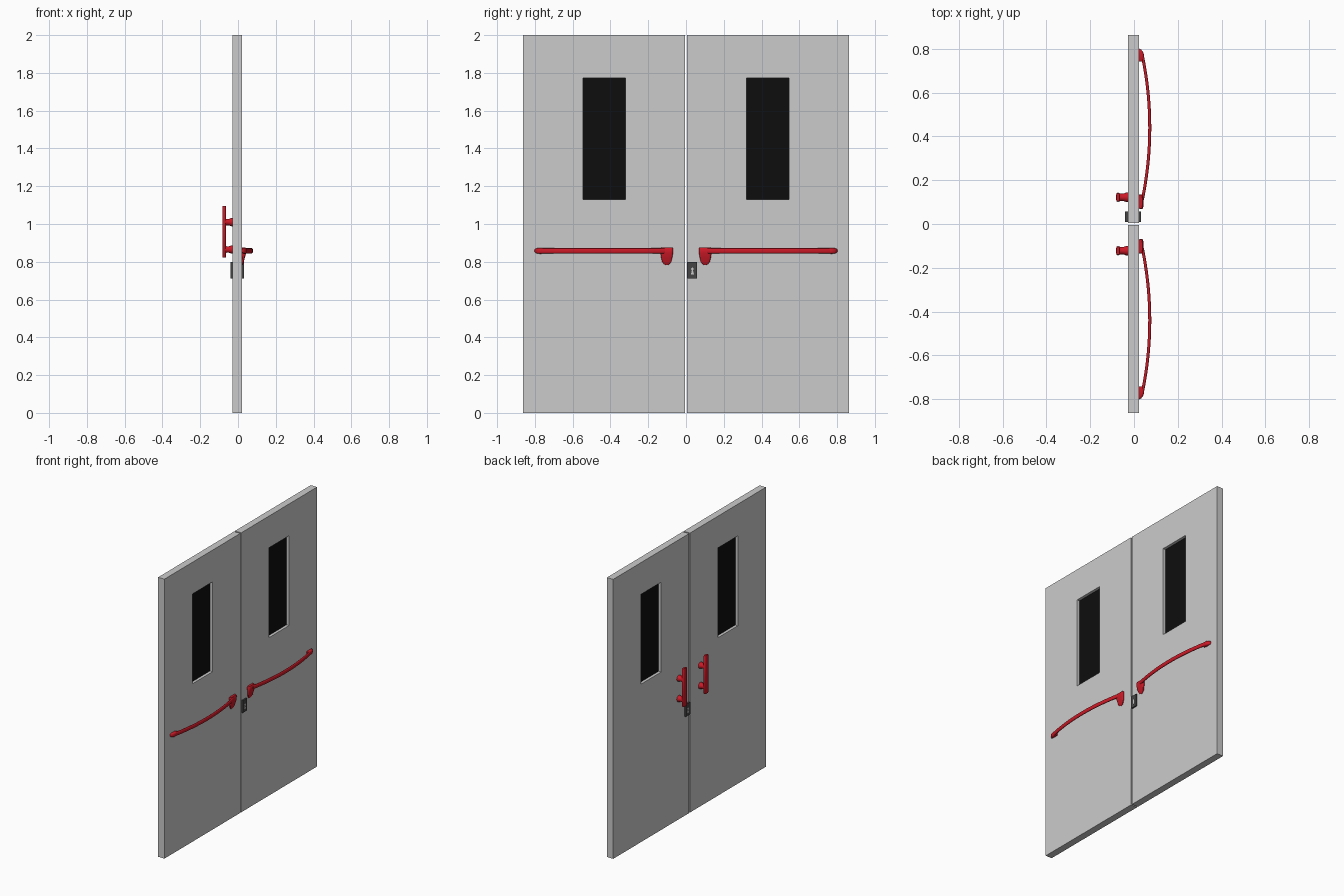
import bpy, bmesh, math

if "Cube" in bpy.data.objects:
    bpy.data.objects.remove(bpy.data.objects["Cube"])


def material(name, rgb):
    m = bpy.data.materials.new(name)
    m.diffuse_color = (*rgb, 1)
    m.use_nodes = True
    m.node_tree.nodes["Principled BSDF"].inputs["Base Color"].default_value = m.diffuse_color
    return m


RED = material("red", (0.6, 0.01, 0.02))
BLACK = material("black", (0.004, 0.004, 0.004))
DARK = material("dark_grey", (0.06, 0.06, 0.06))
WHITE = material("white", (0.9, 0.9, 0.9))


def finish(name, bm, mat=None, smooth=None):
    bmesh.ops.recalc_face_normals(bm, faces=bm.faces)
    me = bpy.data.meshes.new(name)
    bm.to_mesh(me)
    bm.free()
    ob = bpy.data.objects.new(name, me)
    bpy.context.collection.objects.link(ob)
    if mat:
        me.materials.append(mat)
    if smooth:
        bpy.ops.object.select_all(action='DESELECT')
        ob.select_set(True)
        bpy.context.view_layer.objects.active = ob
        bpy.ops.object.shade_smooth_by_angle(angle=math.radians(smooth))
    return ob


def loft(name, rings, mat=None, smooth=None):
    """Skin a list of equal-length point rings and cap both ends."""
    bm = bmesh.new()
    vs = [[bm.verts.new(p) for p in r] for r in rings]
    n = len(vs[0])
    for a, b in zip(vs, vs[1:]):
        for i in range(n):
            j = (i + 1) % n
            bm.faces.new((a[i], a[j], b[j], b[i]))
    bm.faces.new(vs[0])
    bm.faces.new(vs[-1])
    return finish(name, bm, mat, smooth)


def rect(x, y0, y1, z0, z1):
    return [(x, y0, z0), (x, y1, z0), (x, y1, z1), (x, y0, z1)]


def box(name, x0, x1, y0, y1, z0, z1, mat=None):
    return loft(name, [rect(x0, y0, y1, z0, z1), rect(x1, y0, y1, z0, z1)], mat)


def oval(ra, rb, n=20, power=1.0):
    """Superellipse points; power below 1 squares it off."""
    pts = []
    for i in range(n):
        t = math.tau * (i + 0.5) / n
        c, s = math.cos(t), math.sin(t)
        pts.append((ra * math.copysign(abs(c) ** power, c),
                    rb * math.copysign(abs(s) ** power, s)))
    return pts


X0, X1 = -0.028, 0.022
WIN = (0.32, 0.546, 1.13, 1.773)


def door(name, s):
    """Leaf with a rectangular opening through it."""
    outer, inner = (0.005, 0.863, 0, 2), WIN
    bm = bmesh.new()
    loops = [[bm.verts.new((x, s * y, z)) for x, y, z in rect(x, *r)]
             for x, r in ((X0, outer), (X1, outer), (X1, inner), (X0, inner))]
    for k in range(4):
        a, b = loops[k], loops[(k + 1) % 4]
        for i in range(4):
            j = (i + 1) % 4
            bm.faces.new((a[i], a[j], b[j], b[i]))
    return finish(name, bm)


for side, s in (("left", -1), ("right", 1)):
    # leaf and recessed glass
    door(side + "_door", s)
    box(side + "_window_glass", -0.008, 0.002, s * WIN[0], s * WIN[1], WIN[2], WIN[3], BLACK)

    # bowed push bar
    rings = []
    for i in range(29):
        t = i / 28
        y = 0.11 + 0.66 * t
        x = 0.038 + 0.034 * (1 - (2 * t - 1) ** 2)
        rings.append([(x + a, s * y, 0.858 + b) for a, b in oval(0.007, 0.014, 16, 0.8)])
    loft(side + "_push_bar", rings, RED, 40)

    # rounded far foot of the push bar: y, outer x, half height
    foot = [(0.742, 0.040, 0.012), (0.752, 0.046, 0.015), (0.77, 0.047, 0.016),
            (0.787, 0.041, 0.015), (0.797, 0.032, 0.011), (0.801, 0.024, 0.006)]
    loft(side + "_push_bar_foot",
         [[((X1 - 0.002 + xo) / 2 + a, s * y, 0.858 + b)
           for a, b in oval((xo - X1 + 0.002) / 2, h, 16, 0.7)] for y, xo, h in foot], RED, 40)

    # latch housing tapering downward: z, half width, outer x
    shield = [(0.876, 0.031, 0.038), (0.868, 0.034, 0.043), (0.845, 0.033, 0.043),
              (0.82, 0.029, 0.036), (0.80, 0.024, 0.031), (0.789, 0.016, 0.027),
              (0.784, 0.008, 0.024)]
    loft(side + "_latch_housing",
         [[((X1 - 0.002 + xo) / 2 + a, s * 0.102 + b, z)
           for a, b in oval((xo - X1 + 0.002) / 2, h, 20, 0.5)] for z, h, xo in shield], RED, 40)

    # vertical pull handle with two flared standoffs
    grip = [(0.822, 0.85), (0.826, 1), (1.092, 1), (1.096, 0.85)]
    loft(side + "_pull_handle",
         [[(-0.073 + a * k, s * 0.122 + b * k, z) for a, b in oval(0.009, 0.021, 20, 0.7)]
          for z, k in grip], RED, 40)
    for label, z in (("upper", 1.01), ("lower", 0.865)):
        stem = [(X0 + 0.001, 0.023), (-0.036, 0.022), (-0.048, 0.017), (-0.06, 0.017), (-0.07, 0.02)]
        loft(f"{side}_{label}_standoff",
             [[(x, s * 0.122 + a, z + b) for a, b in oval(r, r)] for x, r in stem], RED, 40)

# lock plates with keyholes on both faces of the right leaf
keyhole = [(0.007 * math.sin(a), 0.762 - 0.007 * math.cos(a))
           for a in [math.radians(25 + 31 * k) for k in range(11)]] + [(-0.008, 0.733), (0.008, 0.733)]
for label, xa, xb, d in (("inner", X1, 0.032, 1), ("outer", X0, -0.04, -1)):
    box(label + "_lock_plate", xa, xb, 0.009, 0.058, 0.712, 0.8, DARK)
    loft(label + "_keyhole", [[(x, 0.034 + a, z) for a, z in keyhole]
                              for x in (xb - d * 0.002, xb + d * 0.0008)], WHITE)
